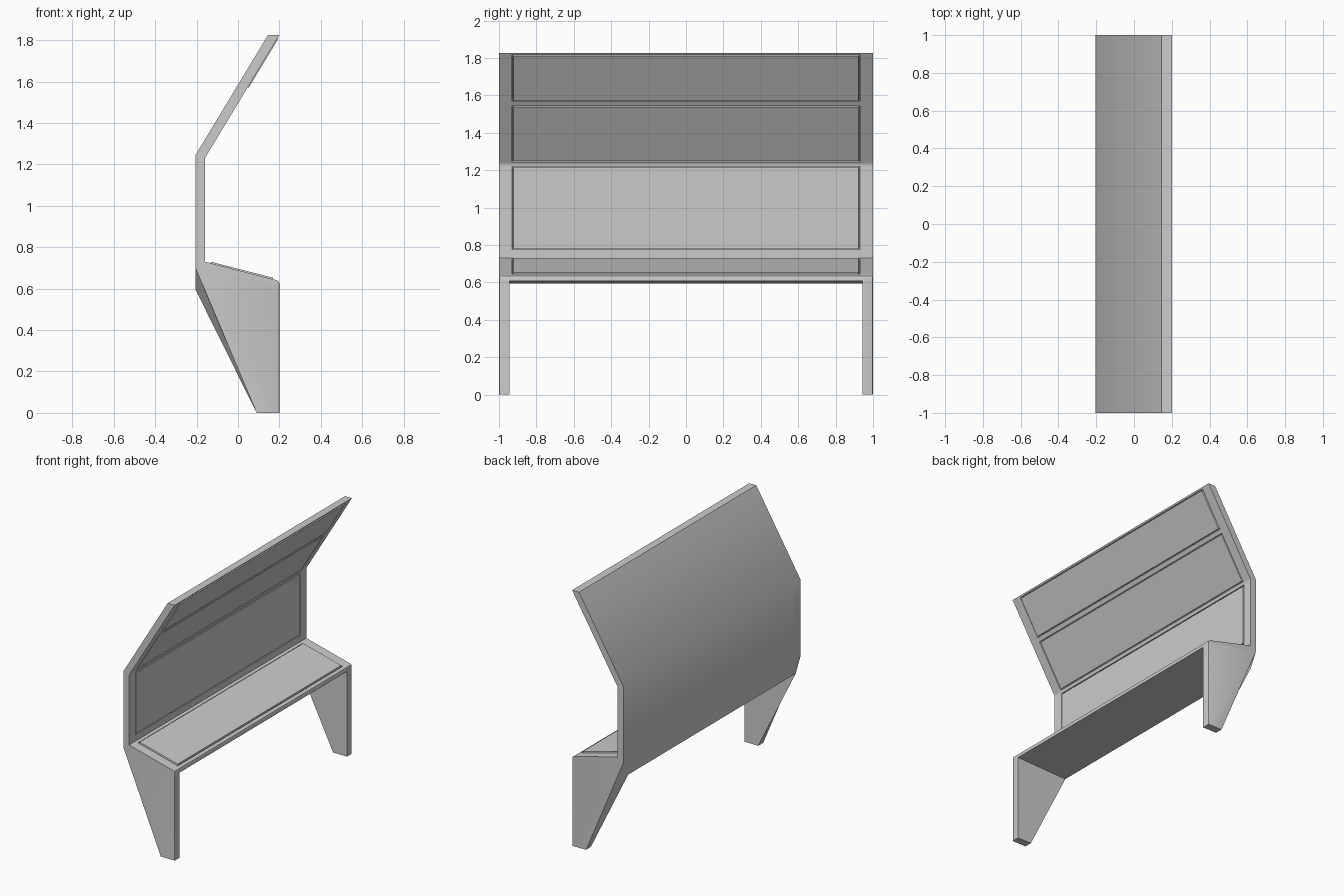
import bpy, bmesh

if "Cube" in bpy.data.objects:
    bpy.data.objects.remove(bpy.data.objects["Cube"])

SEAT_BACK, SEAT_FRONT = (-0.16, 0.73), (0.185, 0.641)
BEND, TOP = (-0.16, 1.23), (0.20, 1.825)


def on_line(a, b, t):
    return (a[0] + (b[0] - a[0]) * t, a[1] + (b[1] - a[1]) * t)


def canopy(z):
    return on_line(BEND, TOP, (z - BEND[1]) / (TOP[1] - BEND[1]))


# Side profile from the back bottom, up over the canopy, down to the seat front
profile = [
    (-0.205, 0.595), (-0.205, 1.245), (0.145, 1.825), TOP,
    canopy(1.815), canopy(1.567), canopy(1.542), canopy(1.242), BEND,
    (-0.16, 1.22), (-0.16, 0.775), SEAT_BACK,
    on_line(SEAT_BACK, SEAT_FRONT, 0.06), on_line(SEAT_BACK, SEAT_FRONT, 0.97),
    SEAT_FRONT, (0.196, 0.635), (0.20, 0.624), (0.20, 0.608),
]
# Profile segment that starts each inset panel -> how far the panel stands proud
panel_rise = {4: 0.005, 6: 0.0, 9: 0.0, 12: 0.007}
columns = [-1, -0.945, -0.93, 0.93, 0.945, 1]
n = len(profile)

# Bench shell
bm = bmesh.new()
grid = []
for y in columns:
    col = [bm.verts.new((x, y, z)) for x, z in profile]
    if abs(y) == 1:
        col[0].co.z = 0.70
    grid.append(col)

panels = {}
for c in range(len(columns) - 1):
    a, b = grid[c], grid[c + 1]
    for i in range(n - 1):
        f = bm.faces.new((a[i], a[i + 1], b[i + 1], b[i]))
        if c == 2 and i in panel_rise:
            panels[i] = f
    if 0 < c < 4:
        bm.faces.new((a[-1], a[0], b[0], b[-1]))

# Tapered legs continuing the two end walls
for o, i in ((0, 1), (5, 4)):
    out, inn = grid[o], grid[i]
    of, ob, nf, nb = [bm.verts.new((x, columns[k], 0))
                      for k in (o, i) for x in (0.20, 0.09)]
    bm.faces.new(out + [of, ob])
    bm.faces.new((inn[0], inn[-1], nf, nb))
    bm.faces.new((out[-1], inn[-1], nf, of))
    bm.faces.new((out[0], inn[0], nb, ob))
    bm.faces.new((of, nf, nb, ob))
bmesh.ops.recalc_face_normals(bm, faces=bm.faces)

# Grooved panels on the seat, backrest and canopy
for i, f in panels.items():
    for thick, depth in ((0.002, -0.010), (0.006, 0), (0.002, 0.010 + panel_rise[i])):
        bmesh.ops.inset_individual(bm, faces=[f], thickness=thick, depth=depth)

# Softened front corners of the legs
edges = [e for e in bm.edges
         if all(abs(v.co.x - 0.20) < 1e-4 and abs(v.co.y) > 0.999 and v.co.z < 0.63
                for v in e.verts)]
bmesh.ops.bevel(bm, geom=edges, offset=0.008, segments=2, affect='EDGES', profile=0.5)
bmesh.ops.recalc_face_normals(bm, faces=bm.faces)

mesh = bpy.data.meshes.new("bench")
bm.to_mesh(mesh)
bm.free()
bench = bpy.data.objects.new("bench", mesh)
bpy.context.collection.objects.link(bench)
bpy.context.view_layer.objects.active = bench
bench.select_set(True)
bpy.ops.object.shade_smooth_by_angle(angle=0.6)
